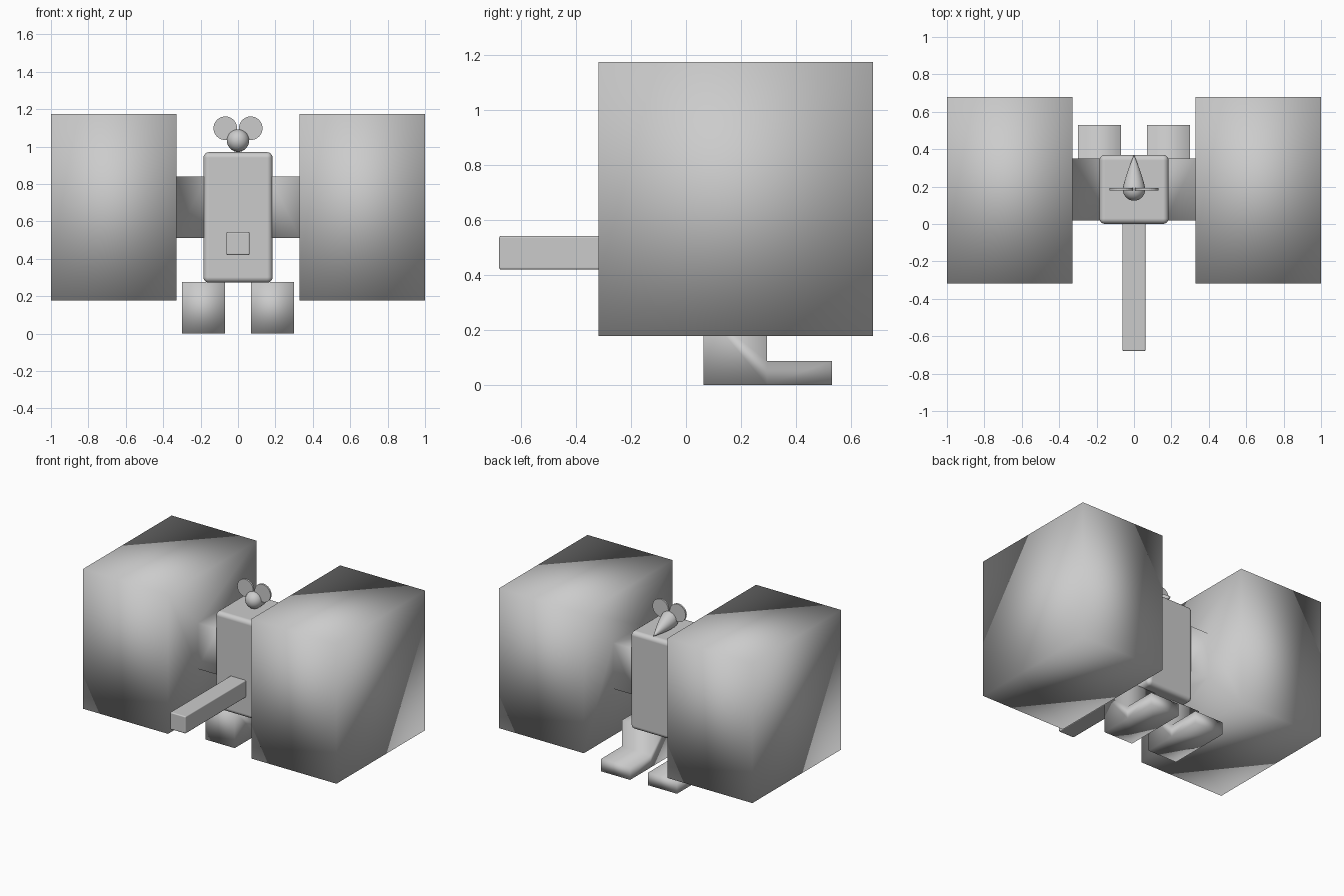
import bpy, bmesh
from math import pi
from mathutils import Vector, Matrix

if "Cube" in bpy.data.objects:
    bpy.data.objects.remove(bpy.data.objects["Cube"])


def finish(name, bm, smooth=True, mirror=False, bevel=0.0, segments=3):
    """Turn a bmesh into a named object with optional bevel and mirror."""
    bmesh.ops.recalc_face_normals(bm, faces=bm.faces)
    mesh = bpy.data.meshes.new(name)
    bm.to_mesh(mesh)
    bm.free()
    for p in mesh.polygons:
        p.use_smooth = smooth
    ob = bpy.data.objects.new(name, mesh)
    bpy.context.collection.objects.link(ob)
    if bevel:
        m = ob.modifiers.new("Bevel", 'BEVEL')
        m.width, m.segments = bevel, segments
        m.harden_normals = True
    if mirror:
        ob.modifiers.new("Mirror", 'MIRROR')
    return ob


def box(lo, hi):
    bm = bmesh.new()
    lo, hi = Vector(lo), Vector(hi)
    bmesh.ops.create_cube(bm, size=1)
    size = hi - lo
    bmesh.ops.scale(bm, vec=size, verts=bm.verts)
    bmesh.ops.translate(bm, vec=(lo + hi) / 2, verts=bm.verts)
    return bm


def face_towards(bm, axis):
    return max(bm.faces, key=lambda f: f.calc_center_median().dot(Vector(axis)))


def extrude(bm, face, vec):
    new = bmesh.ops.extrude_discrete_faces(bm, faces=[face])["faces"][0]
    bmesh.ops.translate(bm, vec=vec, verts=new.verts)
    return new


# Rounded torso
finish("torso", box((-0.185, 0, 0.272), (0.185, 0.37, 0.97)), bevel=0.03, segments=4)

# Bar sticking out of the front
finish("front_bar", box((-0.062, -0.68, 0.42), (0.062, 0.05, 0.543)), bevel=0.008, segments=2)

# Arm with a huge block fist: widen the end face, then pull it outwards
bm = box((0.17, 0.02, 0.512), (0.33, 0.35, 0.84))
end = extrude(bm, face_towards(bm, (1, 0, 0)), (0, 0, 0))
for v in end.verts:
    v.co.y = -0.318 if v.co.y < 0.18 else 0.68
    v.co.z = 0.178 if v.co.z < 0.67 else 1.175
extrude(bm, end, (0.67, 0, 0))
finish("arm_and_fist", bm, mirror=True)

# Leg with foot pointing backwards: L-shaped profile pulled sideways
bm = bmesh.new()
profile = [(0.063, 0), (0.295, 0), (0.53, 0), (0.53, 0.088),
           (0.295, 0.088), (0.295, 0.275), (0.063, 0.275)]
leg = bm.faces.new([bm.verts.new((0.07, y, z)) for y, z in profile])
res = bmesh.ops.extrude_face_region(bm, geom=[leg])["geom"]
bmesh.ops.translate(bm, vec=(0.23, 0, 0),
                    verts=[g for g in res if isinstance(g, bmesh.types.BMVert)])
finish("leg", bm, mirror=True)

# Small teardrop head: a ball with its rear half drawn out to a point
bm = bmesh.new()
bmesh.ops.create_uvsphere(bm, u_segments=32, v_segments=24, radius=1)
centre, tip, radius = Vector((0, 0.185, 1.032)), Vector((0, 0.37, 0.98)), 0.06
axis = tip - centre
for v in bm.verts:
    s = v.co.z
    if s > 0:
        ring = Vector((v.co.x, v.co.y, 0))
        ring = ring.normalized() if s < 0.9999 else Vector((0, 0, 0))
        v.co = ring * radius * (1 - s ** 1.3)
        v.co.z = s * axis.length
    else:
        v.co *= radius
turn = Vector((0, 0, 1)).rotation_difference(axis).to_matrix().to_4x4()
bm.transform(Matrix.Translation(centre) @ turn)
finish("head", bm)

# Thin round ears
bm = bmesh.new()
bmesh.ops.create_cone(bm, cap_ends=True, segments=32, radius1=0.063, radius2=0.063, depth=0.013)
bm.transform(Matrix.Translation((0.068, 0.185, 1.098)) @ Matrix.Rotation(pi / 2, 4, 'X'))
finish("ear", bm, smooth=False, mirror=True)
